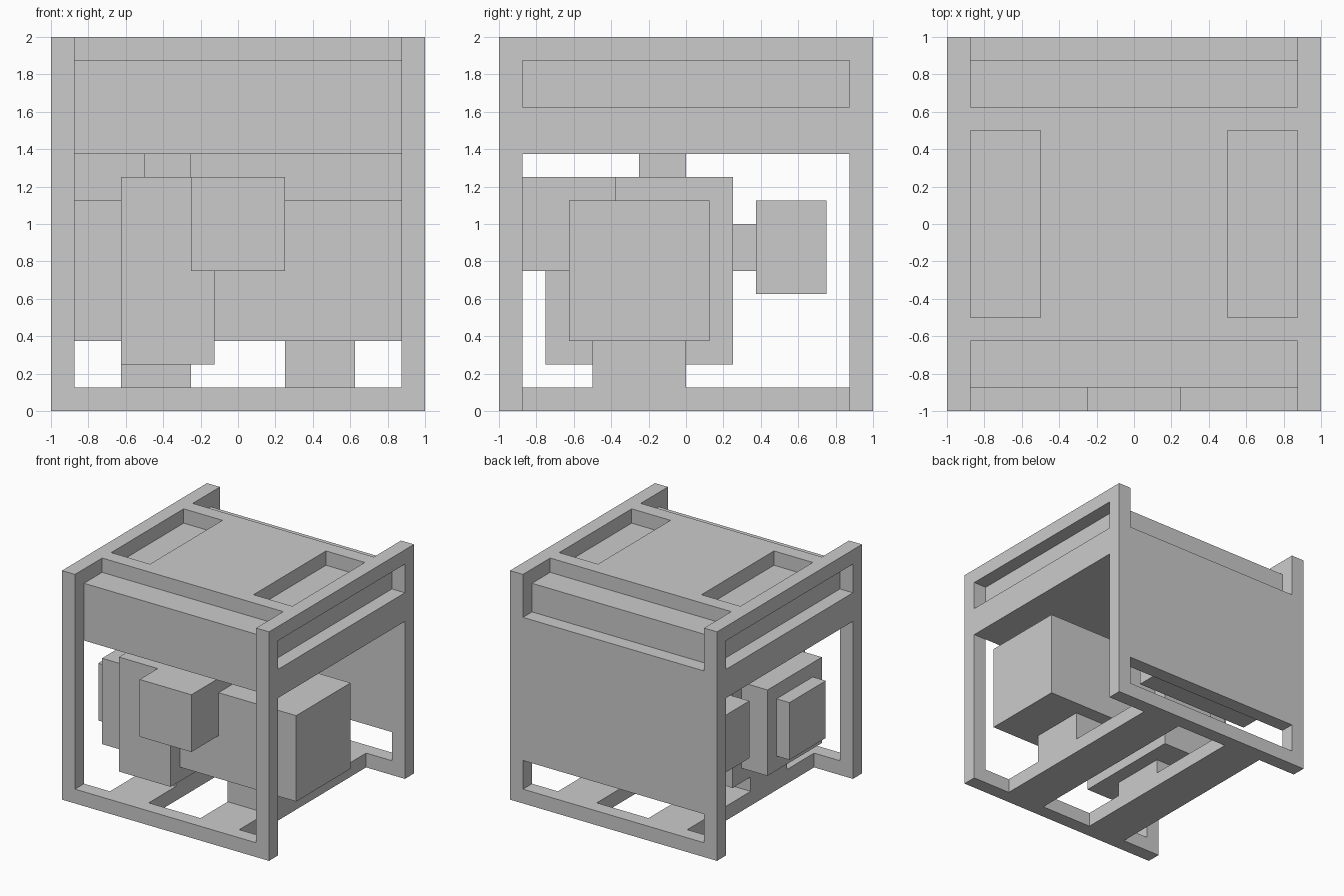
import bpy
import bmesh

if "Cube" in bpy.data.objects:
    bpy.data.objects.remove(bpy.data.objects["Cube"])

U = 0.125  # one grid cell; the model is 16 cells wide


def part(name, *boxes):
    """One object from boxes (x0, x1, y0, y1, z0, z1) in grid cells."""
    bm = bmesh.new()
    for x0, x1, y0, y1, z0, z1 in boxes:
        geom = bmesh.ops.create_cube(bm, size=1)
        for v in geom["verts"]:
            v.co.x = U * (x0 if v.co.x < 0 else x1)
            v.co.y = U * (y0 if v.co.y < 0 else y1)
            v.co.z = U * (z0 if v.co.z < 0 else z1)
    mesh = bpy.data.meshes.new(name)
    bm.to_mesh(mesh)
    bm.free()
    obj = bpy.data.objects.new(name, mesh)
    bpy.context.collection.objects.link(obj)
    return obj


def mirrored(box, axis):
    """The box and its mirror image across x (axis 0) or y (axis 1)."""
    twin = list(box)
    i = axis * 2
    twin[i], twin[i + 1] = -box[i + 1], -box[i]
    return [box, tuple(twin)]


# Frame: corner posts, front and back sills, floor rails
posts = [b for p in mirrored((7, 8, 7, 8, 0, 16), 0) for b in mirrored(p, 1)]
part("corner_posts", *posts)
part("sills", *mirrored((-7, 7, 7, 8, 0, 1), 1))
part("floor_rails", *mirrored((2, 5, -7, 7, 0, 1), 0))

# Side bars with the slot between them
part("upper_side_bars", *mirrored((7, 8, -7, 7, 15, 16), 0))
part("lower_side_bars", *mirrored((7, 8, -7, 7, 11, 13), 0))

# Top housing and the raised lid around two recesses
part("top_housing", (-7, 7, -7, 7, 11, 15))
part("lid", (-4, 4, -4, 4, 15, 16), *mirrored((-7, 7, 4, 5, 15, 16), 1))

# Back panel
part("back_panel", (-7, 7, 7, 8, 3, 13))

# Machine core and attached blocks
part("core_block", (-5, -1, -6, 2, 2, 10))
part("front_block", (-2, 2, -8, -3, 6, 10))
part("right_block", (-1, 8, -5, 1, 3, 9))
part("left_block", (-7, -5, -5, 1, 3, 9))
part("left_cap", (-8, -7, -4, 0, 4, 8))
part("back_block", (-7, 2, 3, 6, 5, 9))

# Connectors and supports
part("back_connector", (-4, -2, 2, 3, 6, 8))
part("top_connector", (-4, -2, -2, 0, 10, 11))
part("core_support", (-5, -2, -4, 0, 1, 2))
part("right_support", (2, 5, -4, 0, 1, 3))
